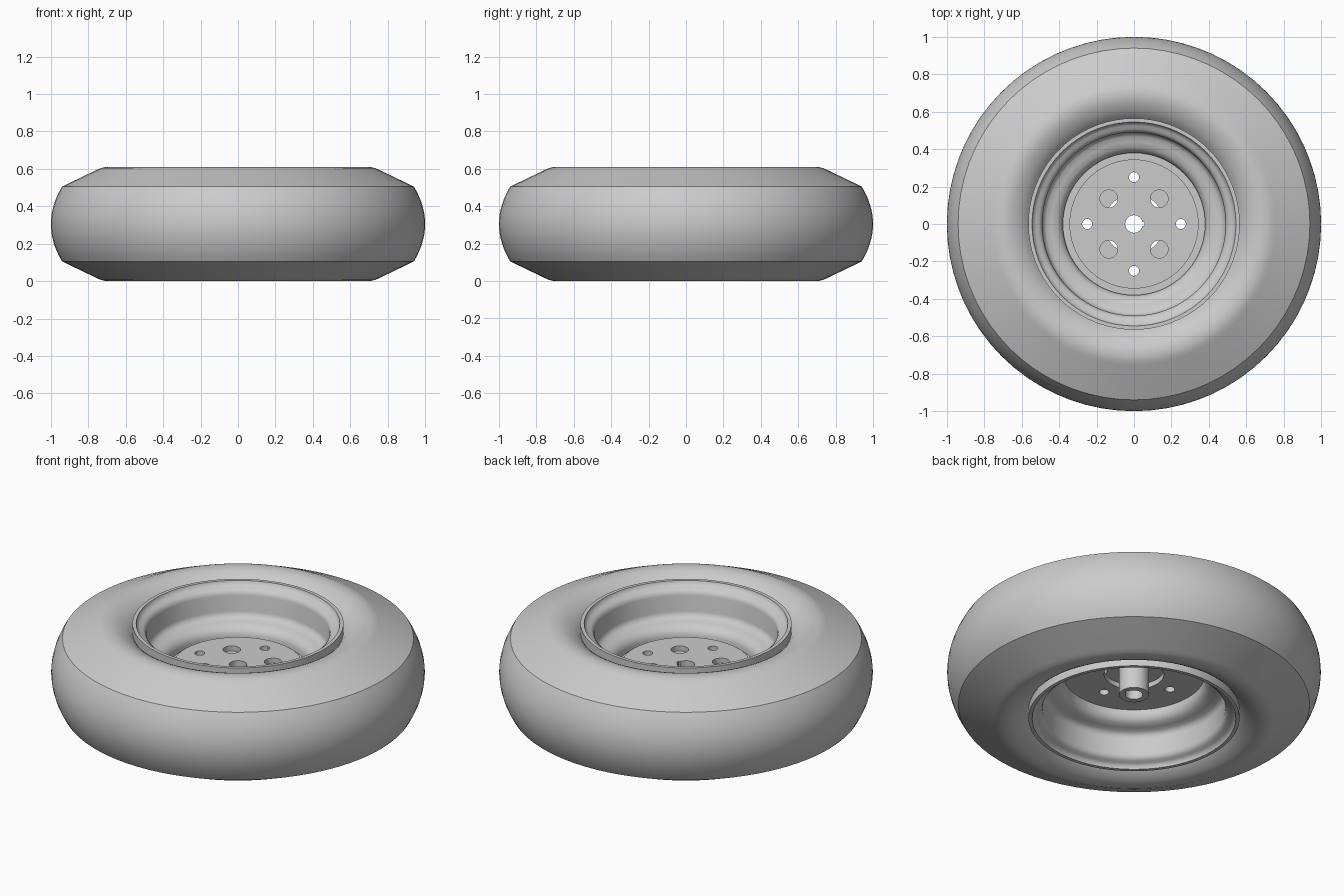
import bpy, bmesh, math
from mathutils import Matrix

cube = bpy.data.objects.get("Cube")
if cube:
    bpy.data.objects.remove(cube)

MID = 0.305          # height of the symmetry plane
SEG = 72

grey = bpy.data.materials.new("plain_grey")
grey.use_nodes = True
COL = (0.6, 0.6, 0.6, 1)
grey.diffuse_color = COL
grey.node_tree.nodes["Principled BSDF"].inputs["Base Color"].default_value = COL


def add_object(name, bm):
    bmesh.ops.recalc_face_normals(bm, faces=bm.faces)
    mesh = bpy.data.meshes.new(name)
    bm.to_mesh(mesh)
    bm.free()
    obj = bpy.data.objects.new(name, mesh)
    bpy.context.scene.collection.objects.link(obj)
    mesh.materials.append(grey)
    return obj


def smooth(obj, angle=24):
    bpy.ops.object.select_all(action='DESELECT')
    obj.select_set(True)
    bpy.context.view_layer.objects.active = obj
    bpy.ops.object.shade_smooth_by_angle(angle=math.radians(angle))


def lathe(name, profile, seg=SEG):
    """Revolve a closed (radius, height) section about the vertical axis."""
    bm = bmesh.new()
    rings = []
    for k in range(seg):
        a = 2 * math.pi * k / seg
        rings.append([bm.verts.new((r * math.cos(a), r * math.sin(a), z)) for r, z in profile])
    n = len(profile)
    for k in range(seg):
        p, q = rings[k], rings[(k + 1) % seg]
        for i in range(n):
            j = (i + 1) % n
            bm.faces.new((p[i], q[i], q[j], p[j]))
    return add_object(name, bm)


def mirrored(points):
    """Lower half of a section, in reverse order."""
    return [(r, 2 * MID - z) for r, z in reversed(points)]


def drill(obj, holes, keyway=False):
    """Cut round vertical holes (x, y, radius) through a part."""
    bm = bmesh.new()
    for x, y, r in holes:
        bmesh.ops.create_cone(bm, cap_ends=True, segments=32, radius1=r, radius2=r,
                              depth=1, matrix=Matrix.Translation((x, y, MID)))
    cutters = [add_object("hole_cutter", bm)]
    if keyway:
        bm = bmesh.new()
        bmesh.ops.create_cube(bm, size=1, matrix=Matrix.Translation((0.042, 0, MID))
                              @ Matrix.Diagonal((0.03, 0.02, 1, 1)))
        cutters.append(add_object("keyway_cutter", bm))
    for cutter in cutters:
        cutter.hide_render = True
        mod = obj.modifiers.new("drill", 'BOOLEAN')
        mod.operation = 'DIFFERENCE'
        mod.solver = 'EXACT'
        mod.object = cutter
    bpy.context.view_layer.update()
    deps = bpy.context.evaluated_depsgraph_get()
    done = bpy.data.meshes.new_from_object(obj.evaluated_get(deps))
    obj.modifiers.clear()
    obj.data = done
    for cutter in cutters:
        bpy.data.objects.remove(cutter)


# Tyre: crowned tread, flat shoulders, rounded sidewall dipping to the rim
crown = [(1 - 0.06 * (t / 8) ** 2, MID + 0.2 * t / 8) for t in range(-8, 9)]
sidewall = [(0.755, 0.594), (0.735, 0.603), (0.71, 0.609), (0.68, 0.609), (0.655, 0.603),
            (0.63, 0.593), (0.605, 0.579), (0.58, 0.56), (0.555, 0.53)]
tyre = lathe("tyre", crown + sidewall + mirrored(sidewall))
smooth(tyre, 20)

# Rim: upright lip, rolled flange, bead seat and drop centre
rim_face = [(0.565, 0.52), (0.565, 0.592), (0.545, 0.592), (0.54, 0.575), (0.525, 0.565),
            (0.508, 0.559), (0.496, 0.548), (0.49, 0.53), (0.49, 0.435), (0.484, 0.415),
            (0.468, 0.403), (0.44, 0.396), (0.41, 0.387), (0.39, 0.37), (0.38, 0.345)]
rim_back = [(0.42, 0.345), (0.51, 0.42), (0.51, 0.52)]
rim = lathe("rim", rim_face + mirrored(rim_face) + mirrored(rim_back)[::1] + rim_back)
smooth(rim, 40)

# Hole patterns
bolts = [(0.25 * math.cos(k * math.pi / 2), 0.25 * math.sin(k * math.pi / 2), 0.027)
         for k in range(4)]
vents = [(sx * 0.135, sy * 0.135, 0.047) for sx in (-1, 1) for sy in (-1, 1)]

# Wheel disc: ring plate joining the rim
disc = lathe("wheel_disc", [(0.16, 0.29), (0.39, 0.29), (0.39, 0.32), (0.16, 0.32)])
drill(disc, bolts)
smooth(disc, 30)

# Hub: mounting flange with a tube below it
hub = lathe("hub", [(0.047, 0.164), (0.08, 0.164), (0.08, 0.32), (0.345, 0.32),
                    (0.345, 0.35), (0.047, 0.35)])
drill(hub, bolts + vents, keyway=True)
smooth(hub, 30)
